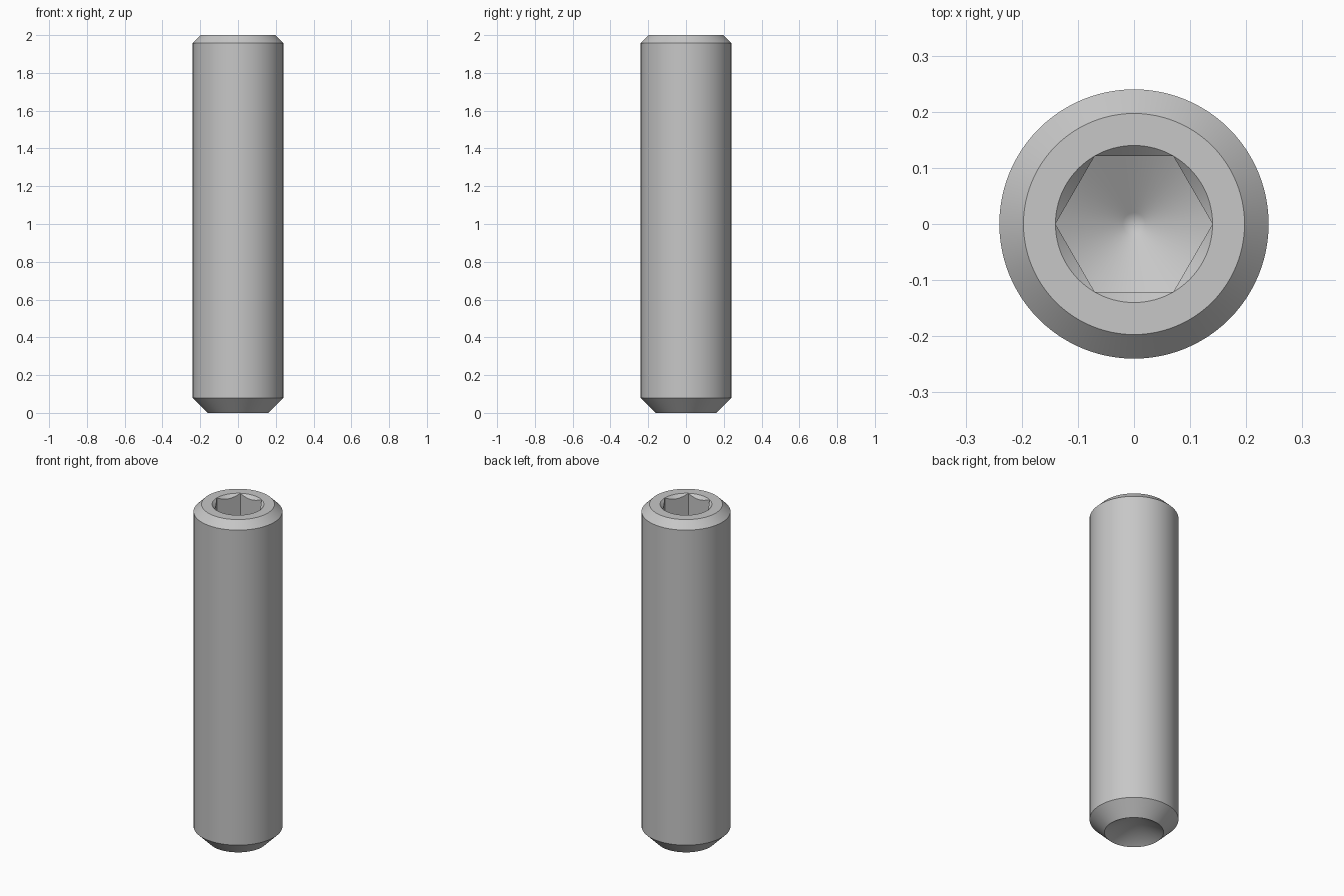
import bpy, bmesh, math

cube = bpy.data.objects.get("Cube")
if cube:
    bpy.data.objects.remove(cube, do_unlink=True)

SEGMENTS = 96          # multiple of six, so socket corners fall on vertices
HEIGHT = 2.0
RADIUS = 0.24
TOP_RADIUS = 0.197
CUP_RADIUS = 0.16
SOCKET_CORNER = 0.14
SOCKET_DEPTH = 0.28
DRILL_SLOPE = math.tan(math.radians(30))

steel = bpy.data.materials.new("steel_grey")
steel.use_nodes = True
colour = (0.57, 0.57, 0.57, 1)
steel.diffuse_color = colour
steel.node_tree.nodes["Principled BSDF"].inputs["Base Color"].default_value = colour


def hex_radius(angle):
    """Distance from the axis to the hexagonal socket wall."""
    sixth = math.pi / 3
    return SOCKET_CORNER * math.cos(sixth / 2) / math.cos(angle % sixth - sixth / 2)


def circle(radius, z):
    return lambda angle: (radius, z)


def socket_rim(angle):
    """45 degree countersink meeting the hexagon walls."""
    r = hex_radius(angle)
    return r, HEIGHT - (SOCKET_CORNER - r)


def floor_height(r):
    return HEIGHT - SOCKET_DEPTH - (SOCKET_CORNER - r) * DRILL_SLOPE


def socket_floor(angle):
    """Conical drill floor clipped by the hexagon walls."""
    r = hex_radius(angle)
    return r, floor_height(r)


# Rings from the cup point, up the shank and down into the socket
rings = [
    circle(CUP_RADIUS, 0),
    circle(RADIUS, RADIUS - CUP_RADIUS),
    circle(RADIUS, HEIGHT - (RADIUS - TOP_RADIUS)),
    circle(TOP_RADIUS, HEIGHT),
    circle(SOCKET_CORNER, HEIGHT),
    socket_rim,
    socket_floor,
    circle(0.02, floor_height(0.02)),
]

bm = bmesh.new()
loops = []
for ring in rings:
    loop = []
    for i in range(SEGMENTS):
        a = math.tau * i / SEGMENTS
        r, z = ring(a)
        loop.append(bm.verts.new((r * math.cos(a), r * math.sin(a), z)))
    loops.append(loop)

for low, high in zip(loops, loops[1:]):
    for i in range(SEGMENTS):
        j = (i + 1) % SEGMENTS
        bm.faces.new((low[i], low[j], high[j], high[i]))

# Apexes of the cup point and the drilled floor
cup_apex = bm.verts.new((0, 0, CUP_RADIUS * DRILL_SLOPE))
floor_apex = bm.verts.new((0, 0, floor_height(0)))
for i in range(SEGMENTS):
    j = (i + 1) % SEGMENTS
    bm.faces.new((loops[0][j], loops[0][i], cup_apex))
    bm.faces.new((loops[-1][i], loops[-1][j], floor_apex))

# Countersink closes to a point at each socket corner
bmesh.ops.remove_doubles(bm, verts=bm.verts, dist=0.00001)
bmesh.ops.recalc_face_normals(bm, faces=bm.faces)

mesh = bpy.data.meshes.new("socket_set_screw")
bm.to_mesh(mesh)
bm.free()
mesh.materials.append(steel)
screw = bpy.data.objects.new("socket_set_screw", mesh)
bpy.context.collection.objects.link(screw)

bpy.ops.object.select_all(action="DESELECT")
screw.select_set(True)
bpy.context.view_layer.objects.active = screw
bpy.ops.object.shade_smooth_by_angle(angle=math.radians(30))
